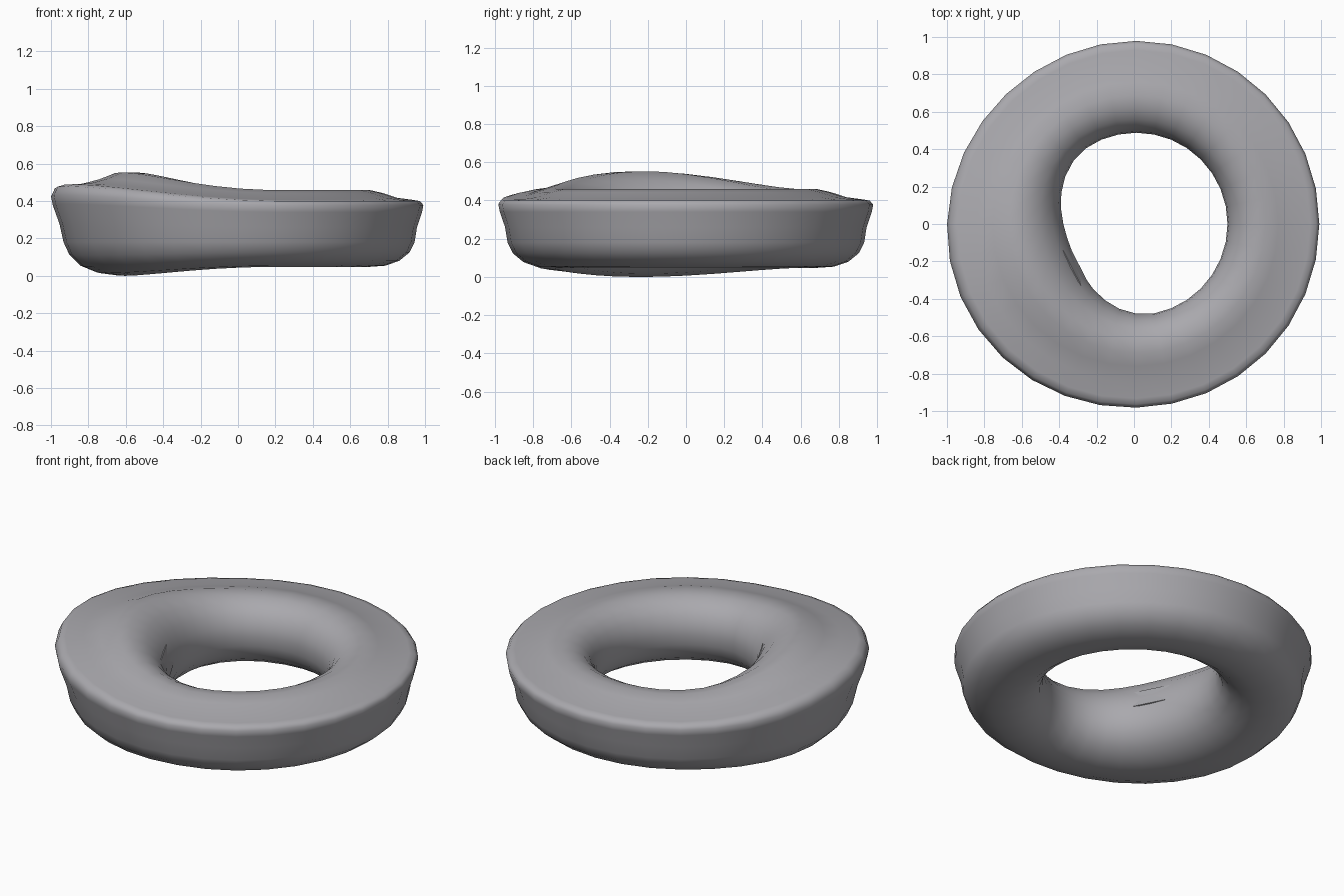
import bpy, bmesh, math
from mathutils import Matrix, Vector

if "Cube" in bpy.data.objects:
    bpy.data.objects.remove(bpy.data.objects["Cube"])

SEGMENTS = 32
CENTRE_X = 0.012
BULGE_ANGLE = math.radians(201)
BULGE_HALF_WIDTH = math.radians(84)

# Ring cross-section: radius, height, then the shift of each at the bulge
PROFILE = [
    (0.488, 0.27, -0.115, 0.01),
    (0.495, 0.32, -0.105, 0.03),
    (0.520, 0.375, -0.085, 0.06),
    (0.560, 0.42, -0.055, 0.085),
    (0.620, 0.451, -0.020, 0.102),
    (0.690, 0.459, -0.010, 0.094),
    (0.760, 0.443, 0.010, 0.075),
    (0.840, 0.417, 0.022, 0.078),
    (0.930, 0.405, 0.030, 0.085),
    (0.962, 0.399, 0.034, 0.080),
    (0.979, 0.378, 0.038, 0.055),
    (0.972, 0.340, 0.036, 0.045),
    (0.945, 0.260, 0.025, 0.020),
    (0.932, 0.180, 0.015, 0.000),
    (0.905, 0.125, 0.010, -0.015),
    (0.850, 0.080, 0.005, -0.030),
    (0.775, 0.054, -0.005, -0.040),
    (0.690, 0.048, -0.025, -0.048),
    (0.610, 0.065, -0.050, -0.048),
    (0.550, 0.105, -0.085, -0.040),
    (0.510, 0.155, -0.105, -0.025),
    (0.492, 0.210, -0.115, -0.010),
]

# Dark grey finish
grey = bpy.data.materials.new("dark_grey")
grey.diffuse_color = (0.4, 0.395, 0.42, 1)
grey.use_nodes = True
grey.node_tree.nodes["Principled BSDF"].inputs["Base Color"].default_value = grey.diffuse_color


def bulge(angle):
    # Smooth weight: 1 at the thick side, 0 on the rest of the ring
    d = abs((angle - BULGE_ANGLE + math.pi) % (2 * math.pi) - math.pi)
    return math.cos(d / BULGE_HALF_WIDTH * math.pi / 2) ** 2 if d < BULGE_HALF_WIDTH else 0.0


def make_object(name, bm):
    bmesh.ops.recalc_face_normals(bm, faces=bm.faces)
    mesh = bpy.data.meshes.new(name)
    bm.to_mesh(mesh)
    bm.free()
    mesh.materials.append(grey)
    obj = bpy.data.objects.new(name, mesh)
    bpy.context.collection.objects.link(obj)
    return obj


# Ring body, swept around the centre with a varying section
bm = bmesh.new()
loops = []
for i in range(SEGMENTS):
    a = 2 * math.pi * i / SEGMENTS
    b = bulge(a)
    loops.append([bm.verts.new((CENTRE_X + (r + dr * b) * math.cos(a),
                                (r + dr * b) * math.sin(a), z + dz * b))
                  for r, z, dr, dz in PROFILE])
n = len(PROFILE)
for i in range(SEGMENTS):
    p, q = loops[i], loops[(i + 1) % SEGMENTS]
    for j in range(n):
        k = (j + 1) % n
        f = bm.faces.new((p[j], q[j], q[k], p[k]))
        f.smooth = True
ring = make_object("ring_body", bm)

# Plain label plate set into the inner wall of the thick side
bm = bmesh.new()
bmesh.ops.create_cube(bm, size=1, matrix=Matrix.Diagonal((0.05, 0.40, 0.12, 1)))
plate = make_object("label_plate", bm)
facing = math.radians(207)
plate.matrix_world = (Matrix.Translation(Vector((-0.350, -0.205, 0.335)))
                      @ Matrix.Rotation(facing, 4, 'Z')
                      @ Matrix.Rotation(math.radians(20), 4, 'Y'))
